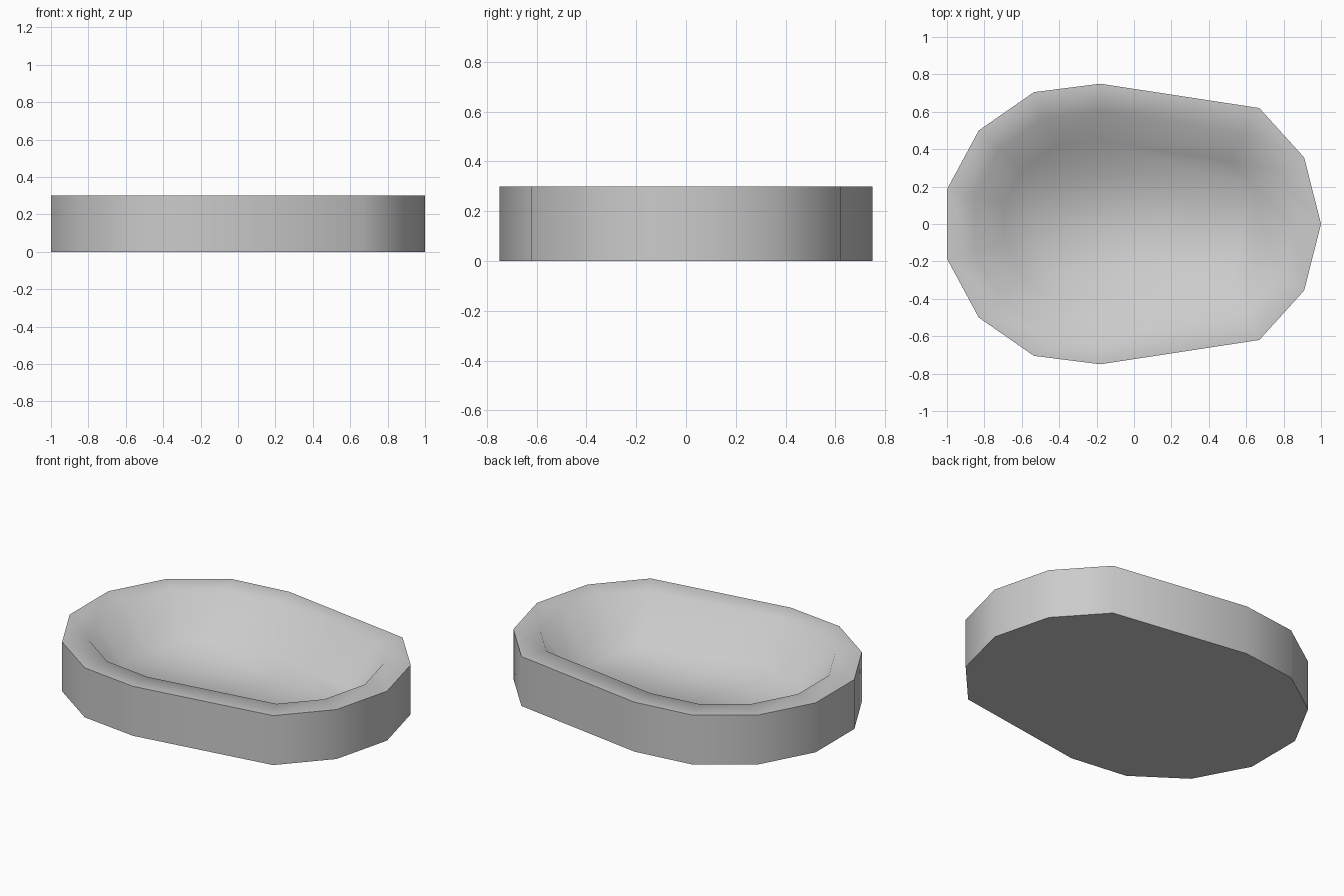
import bpy, bmesh, math

if "Cube" in bpy.data.objects:
    bpy.data.objects.remove(bpy.data.objects["Cube"])

# Half outline of the dish (y >= 0), mirrored for the other half
half = [(1, 0), (0.91, 0.355), (0.67, 0.62), (-0.18, 0.75),
        (-0.535, 0.705), (-0.83, 0.50), (-1, 0.185)]
outline = half + [(x, -y) for x, y in reversed(half[1:])]
HEIGHT = 0.3

bm = bmesh.new()
base = bm.faces.new([bm.verts.new((x, y, 0)) for x, y in outline])

# Vertical outer wall
ext = bmesh.ops.extrude_face_region(bm, geom=[base], use_keep_orig=True)
top_verts = [g for g in ext["geom"] if isinstance(g, bmesh.types.BMVert)]
bmesh.ops.translate(bm, verts=top_verts, vec=(0, 0, HEIGHT))
bmesh.ops.recalc_face_normals(bm, faces=bm.faces[:])
top = max(bm.faces, key=lambda f: f.calc_center_median().z)

# Flat rim, then steep inner wall down to the basin floor
for width, drop in ((0.145, 0), (0.16, 0.24)):
    bmesh.ops.inset_region(bm, faces=[top], thickness=width, use_even_offset=True)
    bmesh.ops.translate(bm, verts=top.verts[:], vec=(0, 0, -drop))

mesh = bpy.data.meshes.new("basin")
bm.to_mesh(mesh)
bm.free()
basin = bpy.data.objects.new("basin", mesh)
bpy.context.collection.objects.link(basin)

# Smooth bowl, sharp outer edges
bpy.context.view_layer.objects.active = basin
basin.select_set(True)
bpy.ops.object.shade_smooth_by_angle(angle=math.radians(75))
